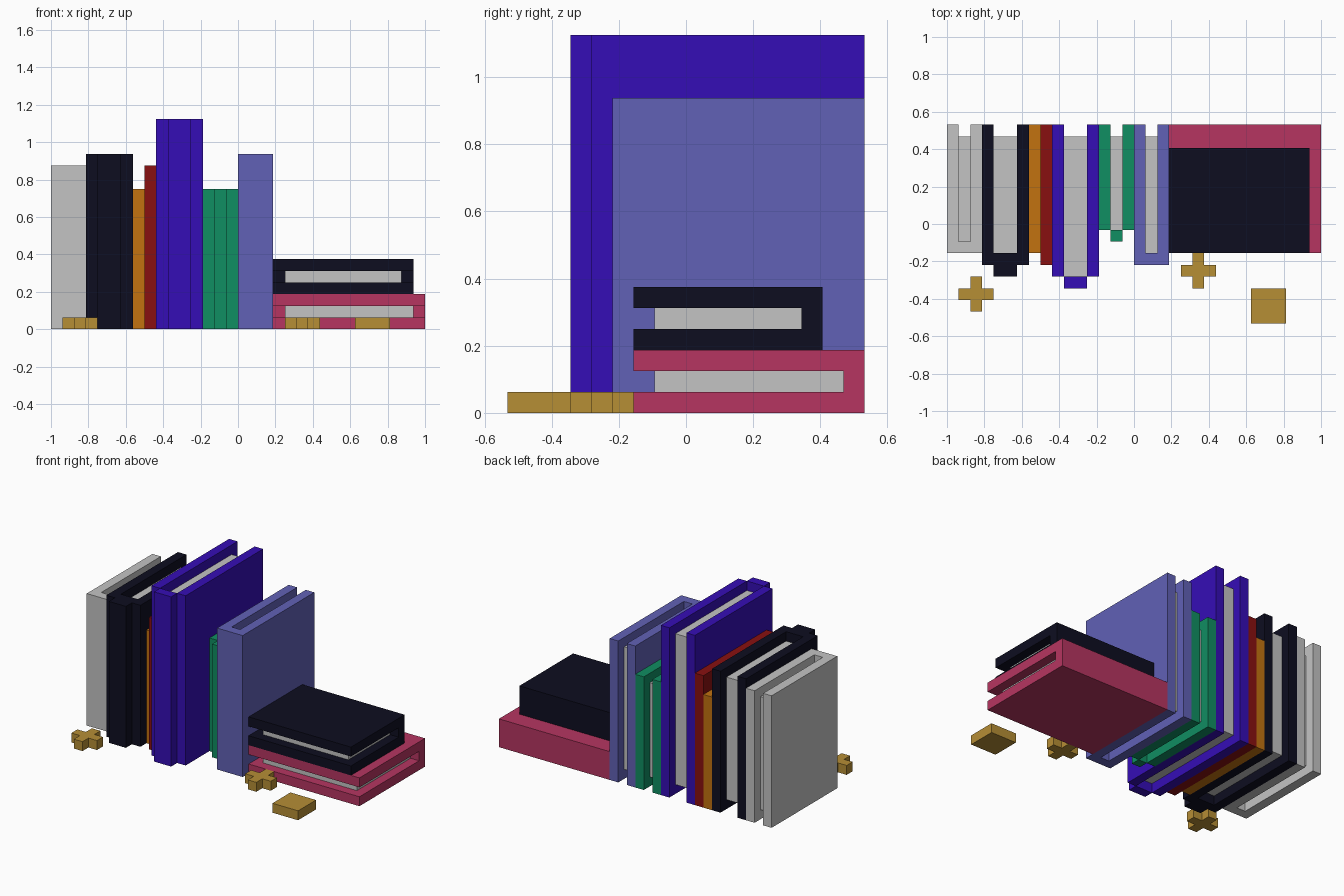
import bpy
import bmesh
from mathutils import Vector

U = 1 / 16      # one block
BACK = 8.5      # back edge of every upright book, in blocks

cube = bpy.data.objects.get("Cube")
if cube:
    bpy.data.objects.remove(cube, do_unlink=True)


def linear(c):
    c /= 255
    return c / 12.92 if c < 0.04 else ((c + 0.055) / 1.055) ** 2.4


def material(name, *rgb):
    mat = bpy.data.materials.new(name)
    mat.use_nodes = True
    color = [linear(c) for c in rgb] + [1]
    mat.diffuse_color = color
    mat.node_tree.nodes["Principled BSDF"].inputs["Base Color"].default_value = color
    return mat


WHITE = material("paper_white", 196, 196, 196)
BLACK = material("ink_black", 13, 13, 32)
ORANGE = material("orange", 194, 114, 16)
RED = material("dark_red", 137, 16, 16)
PURPLE = material("deep_purple", 53, 13, 182)
GREEN = material("green", 16, 142, 98)
BLUE = material("pale_blue", 97, 97, 182)
PINK = material("raspberry", 182, 53, 97)
GOLD = material("gold", 182, 142, 53)


def build(name, mat, *boxes):
    """One object made of boxes, each given as (low corner, high corner) in blocks."""
    bm = bmesh.new()
    for low, high in boxes:
        low, high = Vector(low) * U, Vector(high) * U
        size, mid = high - low, (low + high) / 2
        for v in bmesh.ops.create_cube(bm, size=1)["verts"]:
            v.co = mid + v.co * size
    mesh = bpy.data.meshes.new(name)
    bm.to_mesh(mesh)
    bm.free()
    mesh.materials.append(mat)
    obj = bpy.data.objects.new(name, mesh)
    bpy.context.collection.objects.link(obj)
    return obj


def upright_book(name, mat, x0, x1, height, front, spine_front, spine_back):
    """Two covers, a spine between them, and pages set in by one block."""
    build(name + "_cover", mat,
          ((x0, front, 0), (x0 + 1, BACK, height)),
          ((x1 - 1, front, 0), (x1, BACK, height)),
          ((x0 + 1, spine_front, 0), (x1 - 1, spine_back, height)))
    build(name + "_pages", WHITE,
          ((x0 + 1, spine_back, 1), (x1 - 1, BACK - 1, height - 1)))


def lying_book(name, mat, x0, x1, front, back, z):
    """Book on its side with the spine at the back."""
    build(name + "_cover", mat,
          ((x0, front, z), (x1, back, z + 1)),
          ((x0, front, z + 2), (x1, back, z + 3)),
          ((x0, back - 1, z + 1), (x1, back, z + 2)))
    build(name + "_pages", WHITE,
          ((x0 + 1, front + 1, z + 1), (x1 - 1, back - 1, z + 2)))


def plus_token(name, x, y):
    """Flat plus made of a long bar and two side arms."""
    build(name, GOLD,
          ((x - 1.5, y - 0.5, 0), (x + 1.5, y + 0.5, 1)),
          ((x - 0.5, y + 0.5, 0), (x + 0.5, y + 1.5, 1)),
          ((x - 0.5, y - 1.5, 0), (x + 0.5, y - 0.5, 1)))


# Row of upright books, left to right
upright_book("white_book", WHITE, -16, -13, 14, -2.5, -2.5, -1.5)
upright_book("black_book", BLACK, -13, -9, 15, -3.5, -4.5, -2.5)
build("thin_orange_book", ORANGE, ((-9, -2.5, 0), (-8, BACK, 12)))
build("thin_red_book", RED, ((-8, -3.5, 0), (-7, BACK, 14)))
upright_book("purple_book", PURPLE, -7, -3, 18, -4.5, -5.5, -4.5)
upright_book("green_book", GREEN, -3, 0, 12, -0.5, -1.5, -0.5)
upright_book("blue_book", BLUE, 0, 3, 15, -3.5, -3.5, -2.5)

# Stack of lying books
lying_book("lower_pink_book", PINK, 3, 16, -2.5, BACK, 0)
lying_book("upper_black_book", BLACK, 3, 15, -2.5, 6.5, 3)

# Gold pieces on the ground
plus_token("left_plus_token", -13.5, -6)
plus_token("right_plus_token", 5.5, -4)
build("square_token", GOLD, ((10, -8.5, 0), (13, -5.5, 1)))
